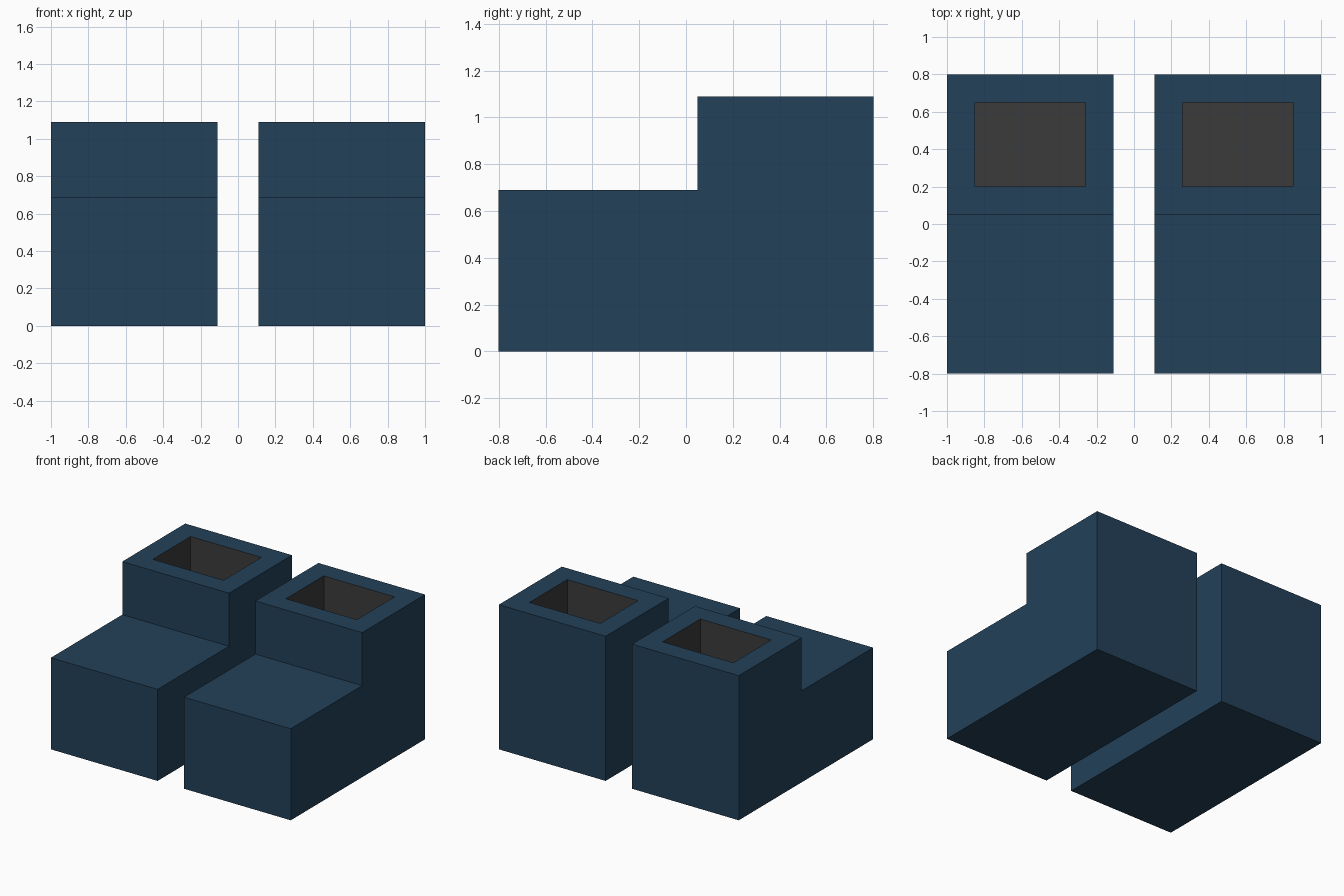
import bpy, bmesh
from mathutils import Vector

if "Cube" in bpy.data.objects:
    bpy.data.objects.remove(bpy.data.objects["Cube"])


def make_material(name, rgb):
    mat = bpy.data.materials.new(name)
    mat.diffuse_color = (*rgb, 1.0)
    mat.use_nodes = True
    mat.node_tree.nodes["Principled BSDF"].inputs["Base Color"].default_value = mat.diffuse_color
    return mat


NAVY = make_material("navy blue", (0.0165, 0.0525, 0.100))
GREY = make_material("dark grey lining", (0.0437, 0.0437, 0.0437))

# Side profile (y, z): low toe in front, tall shaft at the back
PROFILE = [(-0.8, 0), (0.8, 0), (0.8, 1.09), (0.05, 1.09), (0.05, 0.69), (-0.8, 0.69)]
WIDTH, INNER_X = 0.89, 0.11
RIM, POCKET_DEPTH = 0.15, 0.40


def make_boot(name, x_start):
    bm = bmesh.new()

    # Extrude the L-shaped profile across the width
    side = bm.faces.new([bm.verts.new((x_start, y, z)) for y, z in PROFILE])
    ext = bmesh.ops.extrude_face_region(bm, geom=[side], use_keep_orig=True)
    moved = [g for g in ext["geom"] if isinstance(g, bmesh.types.BMVert)]
    bmesh.ops.translate(bm, verts=moved, vec=(WIDTH, 0, 0))
    bmesh.ops.recalc_face_normals(bm, faces=bm.faces[:])

    # Inset the shaft top to leave a rim, then sink the opening
    top = max(bm.faces, key=lambda f: f.calc_center_median().z)
    bmesh.ops.inset_region(bm, faces=[top], thickness=RIM, use_even_offset=True)
    ext = bmesh.ops.extrude_discrete_faces(bm, faces=[top])
    floor = ext["faces"][0]
    bmesh.ops.translate(bm, verts=floor.verts[:], vec=Vector((0, 0, -POCKET_DEPTH)))

    # Grey lining on the opening's walls and floor
    floor.material_index = 1
    for edge in floor.edges:
        for face in edge.link_faces:
            face.material_index = 1

    mesh = bpy.data.meshes.new(name)
    bm.to_mesh(mesh)
    bm.free()
    mesh.materials.append(NAVY)
    mesh.materials.append(GREY)
    obj = bpy.data.objects.new(name, mesh)
    bpy.context.collection.objects.link(obj)


# Matching pair either side of the centre gap
for name, x_start in (("left_boot", -INNER_X - WIDTH), ("right_boot", INNER_X)):
    make_boot(name, x_start)
